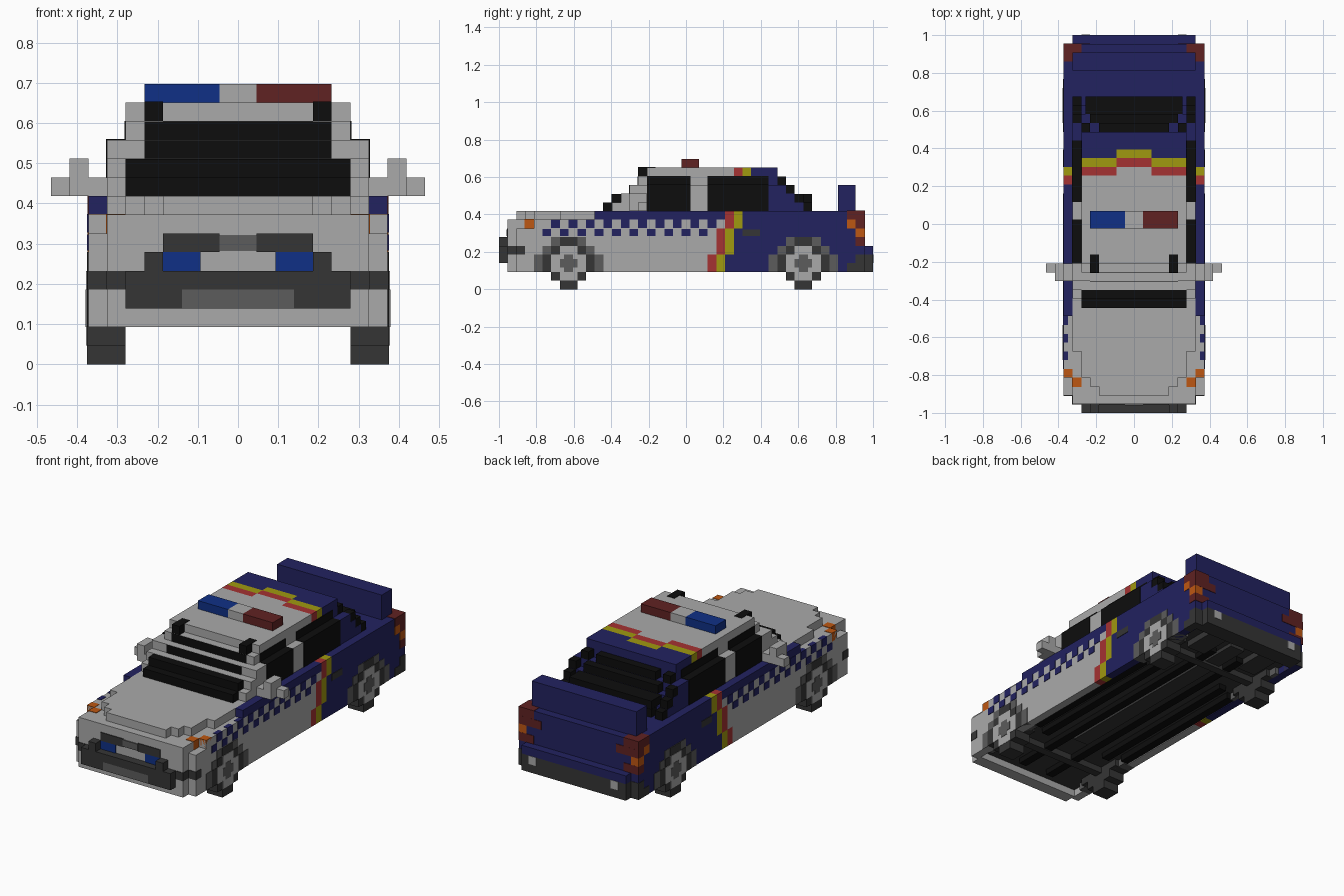
import bpy, bmesh
from mathutils import Matrix, Vector

if "Cube" in bpy.data.objects:
    bpy.data.objects.remove(bpy.data.objects["Cube"], do_unlink=True)

V = 2 / 43      # one block; y is counted in blocks from the front end

COLOURS = {
    "white": (.40, .40, .40), "navy": (.016, .016, .117), "black": (.004, .004, .004),
    "dark_grey": (.036, .036, .036), "mid_grey": (.107, .107, .107),
    "red": (.376, .032, .032), "yellow": (.352, .319, .005),
    "lamp_blue": (.005, .03, .24), "maroon": (.117, .016, .016), "orange": (.515, .095, .006),
}
MATS = {}
for cname, c in COLOURS.items():
    m = bpy.data.materials.new(cname)
    m.use_nodes = True
    m.diffuse_color = (*c, 1)
    m.node_tree.nodes["Principled BSDF"].inputs["Base Color"].default_value = (*c, 1)
    MATS[cname] = m


def part(name, colour, boxes, mirror=True):
    """Boxes are (x0, x1, y0, y1, z0, z1) in blocks, mirrored across x by default."""
    bm = bmesh.new()
    for x0, x1, y0, y1, z0, z1 in boxes:
        centre = Vector(((x0 + x1) / 2, (y0 + y1) / 2 - 21.5, (z0 + z1) / 2)) * V
        size = Vector((x1 - x0, y1 - y0, z1 - z0)) * V
        bmesh.ops.create_cube(bm, size=1, matrix=Matrix.Translation(centre) @ Matrix.Diagonal((*size, 1)))
    mesh = bpy.data.meshes.new(name)
    bm.to_mesh(mesh)
    bm.free()
    mesh.materials.append(MATS[colour])
    ob = bpy.data.objects.new(name, mesh)
    bpy.context.collection.objects.link(ob)
    if mirror:
        mod = ob.modifiers.new("mirror", "MIRROR")
        mod.use_mirror_merge = False
    return ob


# Lower body core, bonnet and boot
part("front_core", "white", [(0, 7, 1, 26, 3, 8), (0, 7, 1, 2.5, 2, 3)])
part("bonnet", "white", [(0, 4, 2, 3, 8, 9), (0, 5, 3, 4, 8, 9), (0, 6, 4, 7, 8, 9), (0, 7, 7, 26, 8, 9)])
part("rear_core", "navy", [(0, 7, 26, 42, 3, 9)])
part("boot_spoiler", "navy", [(0, 7, 39, 41, 9, 12)])

# Side panels with the stepped stripe between the two body colours
sides = {"white": [], "red": [], "yellow": [], "navy": []}
for z0, z1, s in ((2, 4, 24), (4, 7, 25), (7, 8, 26), (8, 9, 26)):
    start = 11 if z0 == 8 else 4 if z0 == 7 else 2
    sides["navy" if z0 == 8 else "white"].append((7, 8, start, s, z0, z1))
    sides["red"].append((7, 8, s, s + 1, z0, z1))
    sides["yellow"].append((7, 8, s + 1, s + 2, z0, z1))
    sides["navy"].append((7, 8, s + 2, 42, z0, z1))
for colour, boxes in sides.items():
    part("side_panel_" + colour, colour, boxes)

# Chequered band
checks = [(7.5, 8.06, j, j + 1, 7.05, 8.04) for j in range(6, 25, 2)]
checks += [(7.5, 8.06, j, j + 1, 6.1, 6.95) for j in range(5, 24, 2)]
part("chequer_band", "navy", checks)
part("door_handle", "dark_grey", [(7.5, 8.06, 28, 30, 6.1, 6.9)])

# Cabin steps: z, glass front, pillar front, pillar back, glass back, half widths (front glass, rear glass, cabin)
front, rear, screen, back = [], [], [], []
for z, gf, pf, pb, gb, fw, rw, w in ((9, 12, 13, 35, 36, 6, 5.5, 7), (10, 13, 14, 34, 36, 6, 5.5, 7),
                                     (11, 15, 15, 33, 34, 5, 5, 7), (12, 16, 16, 32, 33, 5, 4, 6)):
    front.append((0, w, pf, 27, z, z + 1))
    rear.append((0, w, 27, pb, z, z + 1))
    screen.append((0, fw, gf - .06, 18, z, z + .98))
    back.append((0, rw, 30, gb, z, z + .98))
    back.append((w - 1, w - .02, pb - 1, pb + 1, z, z + .98))
part("cabin_front", "white", front)
part("cabin_rear", "navy", rear)
part("windscreen", "black", screen)
part("rear_window", "black", back)
part("windscreen_top_corners", "black", [(4, 5, 16, 18, 13, 14.04)])
glass = []
for j0, j1 in ((17, 22), (24, 31)):
    glass += [(5.5, 7.06, j0, j1, 9, 12.04), (5.5, 6.06, j0, j1, 12, 13)]
part("side_windows", "black", glass)

# Roof with stripes that bend rearwards in the middle
part("roof_white", "white", [(0, 6, 17, 27, 13, 14), (0, 2, 27, 28, 13, 14)])
part("roof_red_stripe", "red", [(2, 6, 27, 28, 13, 14), (0, 2, 28, 29, 13, 14)])
part("roof_yellow_stripe", "yellow", [(2, 6, 28, 29, 13, 14), (0, 2, 29, 30, 13, 14)])
part("roof_navy", "navy", [(2, 6, 29, 32, 13, 14), (0, 2, 30, 32, 13, 14)])

# Roof light bar
part("light_bar_blue", "lamp_blue", [(-5, -1, 21, 23, 14, 15)], False)
part("light_bar_centre", "white", [(-1, 1, 21, 23, 14, 15)], False)
part("light_bar_red", "maroon", [(1, 5, 21, 23, 14, 15)], False)

# Mirrors
part("door_mirrors", "white", [(7, 10, 16, 17, 9, 10), (7, 9, 15, 16, 9, 10), (8, 9, 15, 17, 10, 11)])

# Front bumper, grille and lamps
part("front_bumper", "dark_grey", [(0, 6, 0, 1, 4, 5), (3, 6, 0, 1, 3, 4), (4, 5, 0, 1, 5, 6),
                                   (6, 7.04, .94, 2, 4, 5), (7, 8.05, 1.94, 3, 4, 5)])
part("bumper_intake", "mid_grey", [(0, 3, 0, 1, 3, 4)])
part("headlamps", "lamp_blue", [(2, 4, .9, 1.5, 5, 6)])
part("grille", "dark_grey", [(1, 4, .9, 1.5, 6, 7)])
part("grille_badge_plate", "mid_grey", [(0, 1, .86, 1.5, 6.1, 6.9)])
part("front_indicators", "orange", [(7, 8, 4, 5, 7, 8.04), (6, 7.05, 2.95, 4, 7, 8.05)])

# Rear bumper and tail lamps
part("rear_bumper_upper", "navy", [(0, 7, 42, 43, 4, 5)])
part("rear_bumper_lower", "dark_grey", [(0, 7, 42, 43, 2, 4), (0, 7, 41, 42, 2, 3),
                                        (7, 8.05, 40, 42.05, 2, 3), (7, 8.05, 41, 42.05, 3, 4)])
part("reversing_lamps", "white", [(5, 6, 42.5, 43.05, 3, 4)])
part("tail_lamps", "maroon", [(7, 8.05, 40, 42.05, 8, 9.05), (6, 7.5, 41, 42.05, 8, 9.05),
                              (7, 8.05, 41, 42.06, 7, 8), (5, 7, 41, 42.06, 7, 8),
                              (6, 8.05, 41, 42.06, 5, 6)])
part("rear_indicators", "orange", [(7, 8.05, 40, 41, 7, 8), (7, 8.05, 41, 42.05, 6, 7)])

# Wheels: stepped discs of (half length, z0, z1) rows
DISC6 = ((1, 0, 1), (2, 1, 2), (3, 2, 4), (2, 4, 5), (1, 5, 6))
DISC4 = ((1, 1, 2), (2, 2, 4), (1, 4, 5))
ARCH = ((4, 2, 4), (3, 4, 5), (2, 5, 6))


def disc(rows, y, x0, x1):
    return [(x0, x1, y - h, y + h, z0, z1) for h, z0, z1 in rows]


for name, y in (("front", 8), ("rear", 35)):
    part(name + "_wheel_arches", "mid_grey", disc(ARCH, y, 6.5, 8.04))
    part(name + "_tyres", "dark_grey", disc(DISC6, y, 6, 8.08))
    part(name + "_rims", "white", disc(DISC4, y, 7, 8.12))
    part(name + "_hubs", "mid_grey", [(7, 8.16, y - 1, y + 1, 2.5, 3.5), (7, 8.16, y - .5, y + .5, 2, 4)])

# Underbody floor, rails and axles
part("floor_pan", "dark_grey", [(0, 7, 2.5, 41, 2.85, 3.05)])
part("floor_rails", "black", [(1.5, 2.5, 4, 38, 2.2, 3), (4, 5, 11, 32, 2.2, 3), (6, 7, 12, 31, 2.1, 3)])
part("axles", "dark_grey", [(0, 6, y - .5, y + .5, 2.1, 3) for y in (8, 35)])
part("exhaust_box", "dark_grey", [(0, 1, 12, 40, 2.4, 3), (2.5, 5, 37, 41, 2.1, 3)])
